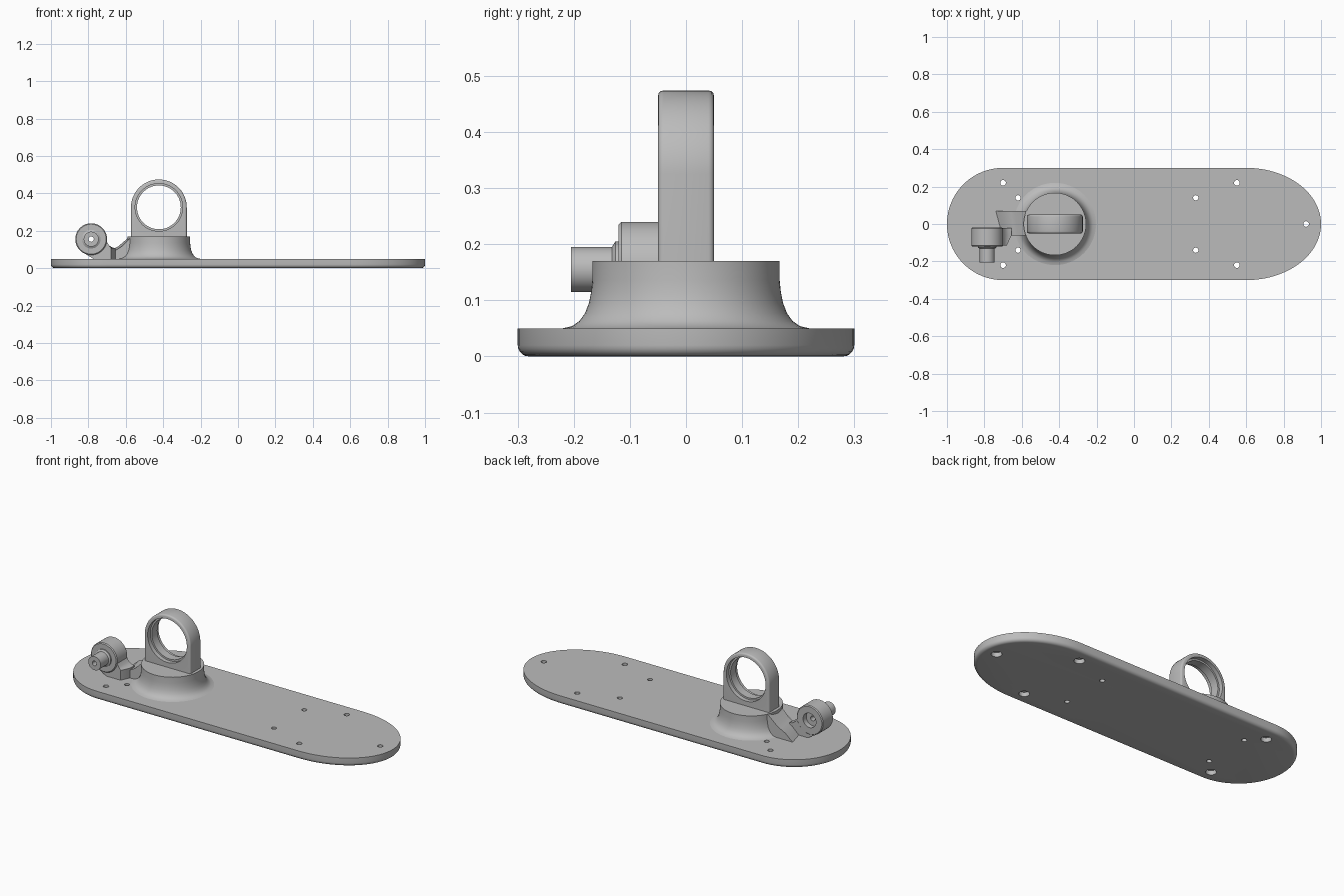
import bpy, bmesh, math
from math import sin, cos, pi

cube = bpy.data.objects.get("Cube")
if cube:
    bpy.data.objects.remove(cube, do_unlink=True)

grey = bpy.data.materials.new("plain grey")
grey.use_nodes = True
grey.diffuse_color = (0.5, 0.5, 0.5, 1)
grey.node_tree.nodes["Principled BSDF"].inputs["Base Color"].default_value = (0.5, 0.5, 0.5, 1)


def loft(name, rings):
    """Solid through a row of equal-length point rings, capped at both ends."""
    bm = bmesh.new()
    loops = [[bm.verts.new(p) for p in ring] for ring in rings]
    n = len(loops[0])
    for a, b in zip(loops, loops[1:]):
        for i in range(n):
            j = (i + 1) % n
            bm.faces.new((a[i], a[j], b[j], b[i]))
    bm.faces.new(loops[0])
    bm.faces.new(loops[-1])
    bmesh.ops.recalc_face_normals(bm, faces=bm.faces)
    mesh = bpy.data.meshes.new(name)
    bm.to_mesh(mesh)
    bm.free()
    mesh.materials.append(grey)
    ob = bpy.data.objects.new(name, mesh)
    bpy.context.collection.objects.link(ob)
    return ob


def turned(name, a, b, profile, axis="z", n=64):
    """Round part about an upright (z) or front-to-back (y) axis; profile = (radius, position)."""
    def point(r, t, k):
        u, v = a + r * cos(k), b + r * sin(k)
        return (u, v, t) if axis == "z" else (u, t, v)
    return loft(name, [[point(r, t, 2 * pi * i / n) for i in range(n)] for r, t in profile])


def cut(ob, cutters):
    """Subtract the cutters and remove them."""
    bpy.context.view_layer.objects.active = ob
    for c in cutters:
        mod = ob.modifiers.new("cut", "BOOLEAN")
        mod.operation, mod.solver, mod.object = "DIFFERENCE", "EXACT", c
        bpy.ops.object.modifier_apply(modifier=mod.name)
        bpy.data.objects.remove(c, do_unlink=True)


def smooth(ob):
    bpy.ops.object.select_all(action="DESELECT")
    ob.select_set(True)
    bpy.context.view_layer.objects.active = ob
    bpy.ops.object.shade_smooth_by_angle(angle=math.radians(32))


# Base plate: round left end, elliptical right end, rounded lower edge
def plate_ring(d, z, n=48):
    right = [(0.6 + (0.4 - d) * cos(k), (0.3 - d) * sin(k), z)
             for k in (-pi / 2 + pi * i / n for i in range(n + 1))]
    left = [(-0.7 + (0.3 - d) * cos(k), (0.3 - d) * sin(k), z)
            for k in (pi / 2 + pi * i / n for i in range(n + 1))]
    return right + left


R = 0.02
edge = [(R * (1 - sin(k)), R * (1 - cos(k))) for k in (pi / 2 * i / 5 for i in range(6))]
plate = loft("base_plate", [plate_ring(d, z) for d, z in edge] + [plate_ring(0, 0.05)])

# Screw holes: large ones are counterbored from below
holes = []
for x, y in [(-0.7, 0.22), (-0.7, -0.22), (0.55, 0.22), (0.55, -0.22), (0.92, 0)]:
    holes.append(turned("hole", x, y, [(0.028, -0.02), (0.028, 0.025), (0.015, 0.025), (0.015, 0.08)], n=24))
for x in (-0.62, 0.33):
    for y in (-0.14, 0.14):
        holes.append(turned("hole", x, y, [(0.014, -0.02), (0.014, 0.08)], n=24))
cut(plate, holes)

# Round boss with a flared foot
CX = -0.423
boss = turned("boss", CX, 0, [(0.22, 0.04), (0.22, 0.05), (0.203, 0.054), (0.19, 0.063), (0.18, 0.077),
                              (0.173, 0.095), (0.169, 0.115), (0.167, 0.135), (0.167, 0.17)], n=80)


# Upright ring on the boss, with softened rim
def arch_ring(d, y, n=48):
    r = 0.149 - d
    top = [(CX + r * cos(k), y, 0.325 + r * sin(k)) for k in (pi * i / n for i in range(n + 1))]
    return top + [(CX - r, y, 0.16), (CX + r, y, 0.16)]


rim = [(0.01, 0.05), (0.005, 0.0487), (0.0013, 0.045), (0, 0.04)]
ring = loft("upright_ring", [arch_ring(d, -y) for d, y in rim] + [arch_ring(d, y) for d, y in reversed(rim)])
cut(ring, [turned("bore", CX, 0.325, [(0.127, -0.1), (0.127, -0.025), (0.117, -0.025), (0.117, 0.025),
                                      (0.127, 0.025), (0.127, 0.1)], "y", 80)])

# Eye of the side arm, recessed at the back
EX, EZ = -0.785, 0.155
eye = turned("arm_eye", EX, EZ, [(0.08, -0.12), (0.085, -0.115), (0.085, -0.025), (0.08, -0.02)], "y", 48)
cut(eye, [turned("recess", EX, EZ, [(0.014, -0.2), (0.014, -0.05), (0.042, -0.05), (0.042, 0.05)], "y", 32)])

# Hollow pin with a collar at its root
pin = turned("arm_pin", EX, EZ, [(0.05, -0.118), (0.05, -0.126), (0.04, -0.132), (0.04, -0.205)], "y", 40)
cut(pin, [turned("pin_hole", EX, EZ, [(0.014, -0.3), (0.014, 0)], "y", 32)])

# Neck from the eye down to the plate
neck_profile = [(-0.832, 0.085), (-0.79, 0.06), (-0.765, 0.045), (-0.655, 0.045), (-0.655, 0.107),
                (-0.672, 0.11), (-0.69, 0.122), (-0.703, 0.145), (-0.74, 0.09)]
neck = loft("arm_neck", [[(x if y > -0.1 else min(x, -0.68), y, z) for x, z in neck_profile]
                         for y in (-0.115, -0.06, -0.022)])

# Sloping web joining the neck to the boss
web_profile = [(0, 0.045), (0.02, 0.062), (0.05, 0.09), (0.08, 0.106), (0.1, 0.118), (0.155, 0.168),
               (0.23, 0.168), (0.23, 0.045)]
web = loft("arm_web", [[(x0 + x * (-0.5 - x0) / 0.23, y, z) for x, z in web_profile]
                       for y, x0 in ((-0.062, -0.71), (0.07, -0.745))])

for ob in (plate, boss, ring, eye, pin, neck, web):
    smooth(ob)
